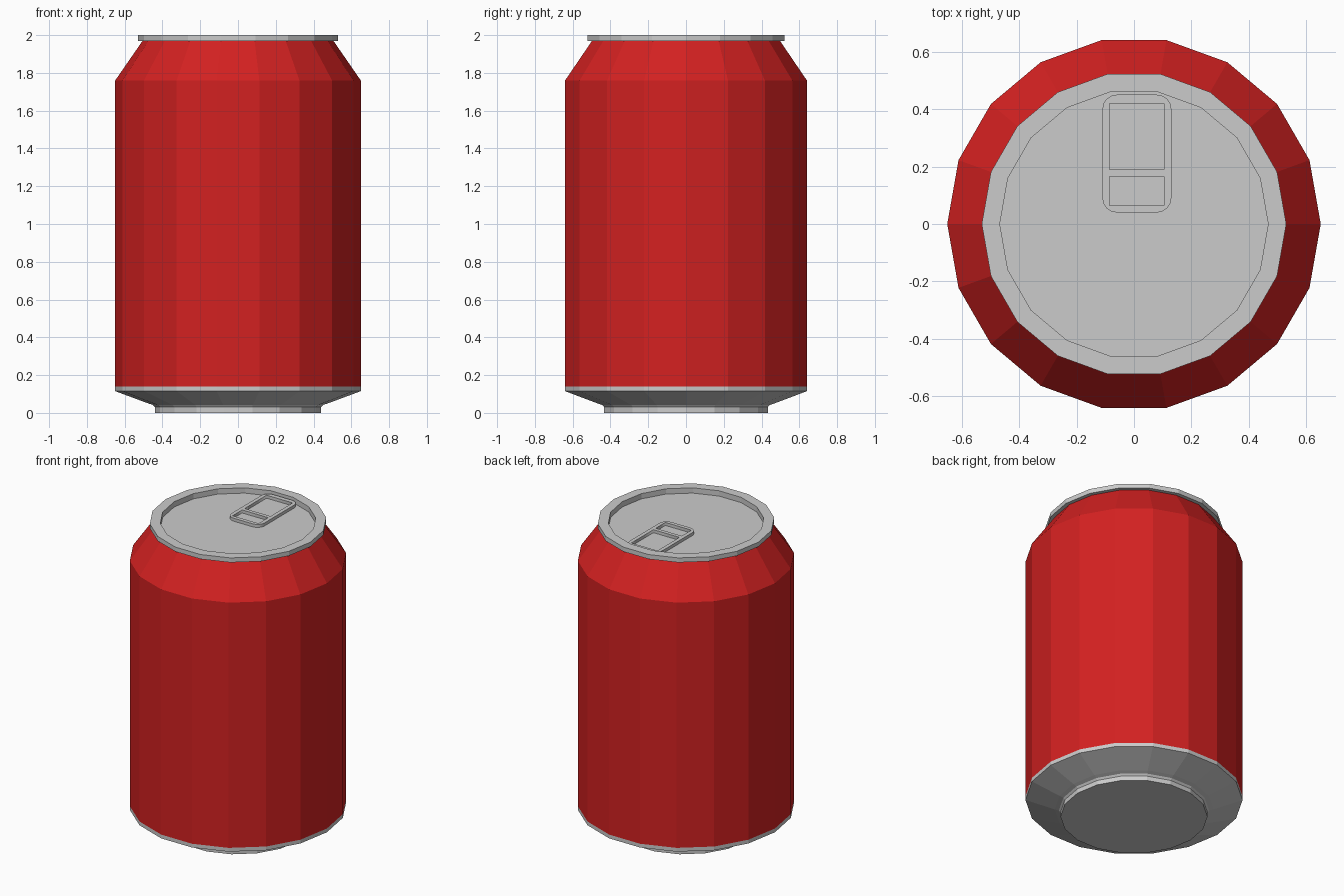
import bpy, bmesh
from math import cos, sin, pi, radians

if "Cube" in bpy.data.objects:
    bpy.data.objects.remove(bpy.data.objects["Cube"])

SIDES = 18


def lathe(name, profile, cap_start=False, cap_end=False, colour=None):
    """Spin an (r, z) profile, listed along the outside from bottom to top."""
    bm = bmesh.new()
    rings = [[bm.verts.new((r * cos(2 * pi * i / SIDES), r * sin(2 * pi * i / SIDES), z))
              for i in range(SIDES)] for r, z in profile]
    for a, b in zip(rings, rings[1:]):
        for i in range(SIDES):
            j = (i + 1) % SIDES
            bm.faces.new((a[i], a[j], b[j], b[i]))
    if cap_start:
        bm.faces.new(rings[0][::-1])
    if cap_end:
        bm.faces.new(rings[-1])
    mesh = bpy.data.meshes.new(name)
    bm.to_mesh(mesh)
    bm.free()
    obj = bpy.data.objects.new(name, mesh)
    bpy.context.collection.objects.link(obj)
    if colour:
        mat = bpy.data.materials.new(name + "_paint")
        mat.diffuse_color = colour
        mat.use_nodes = True
        mat.node_tree.nodes["Principled BSDF"].inputs["Base Color"].default_value = mat.diffuse_color
        mesh.materials.append(mat)
    return obj


def rounded_rect(x0, x1, y0, y1, r=0.0, steps=4):
    """Corner points of a rectangle, with optional rounded corners."""
    if r == 0:
        return [(x0, y0), (x1, y0), (x1, y1), (x0, y1)]
    centres = [(x1 - r, y1 - r), (x0 + r, y1 - r), (x0 + r, y0 + r), (x1 - r, y0 + r)]
    return [(cx + r * cos(radians(90 * (k + s / steps))), cy + r * sin(radians(90 * (k + s / steps))))
            for k, (cx, cy) in enumerate(centres) for s in range(steps + 1)]


# Metal base with stepped foot
lathe("base", [(0.44, 0), (0.44, 0.03), (0.45, 0.042), (0.475, 0.05),
               (0.65, 0.115), (0.65, 0.14)], cap_start=True)

# Painted body and tapered shoulder
lathe("body", [(0.65, 0.14), (0.65, 1.76), (0.505, 1.97)], colour=(0.65, 0.015, 0.015, 1))

# Rim with recessed lid
lathe("rim_and_lid", [(0.50, 1.97), (0.53, 1.97), (0.53, 2.0), (0.467, 2.0), (0.467, 1.965)],
      cap_end=True)

# Pull tab: rounded plate with two openings
curve = bpy.data.curves.new("pull_tab", 'CURVE')
curve.dimensions = '2D'
curve.fill_mode = 'BOTH'
curve.extrude = 0.01
for outline in (rounded_rect(-0.11, 0.13, 0.04, 0.45, 0.05),
                rounded_rect(-0.085, 0.105, 0.19, 0.42),
                rounded_rect(-0.085, 0.105, 0.065, 0.165)):
    spline = curve.splines.new('POLY')
    spline.points.add(len(outline) - 1)
    for p, (x, y) in zip(spline.points, outline):
        p.co = (x, y, 0, 1)
    spline.use_cyclic_u = True
tab = bpy.data.objects.new("pull_tab", curve)
tab.location.z = 1.975
bpy.context.collection.objects.link(tab)
bpy.context.view_layer.objects.active = tab
tab.select_set(True)
bpy.ops.object.convert(target='MESH')
